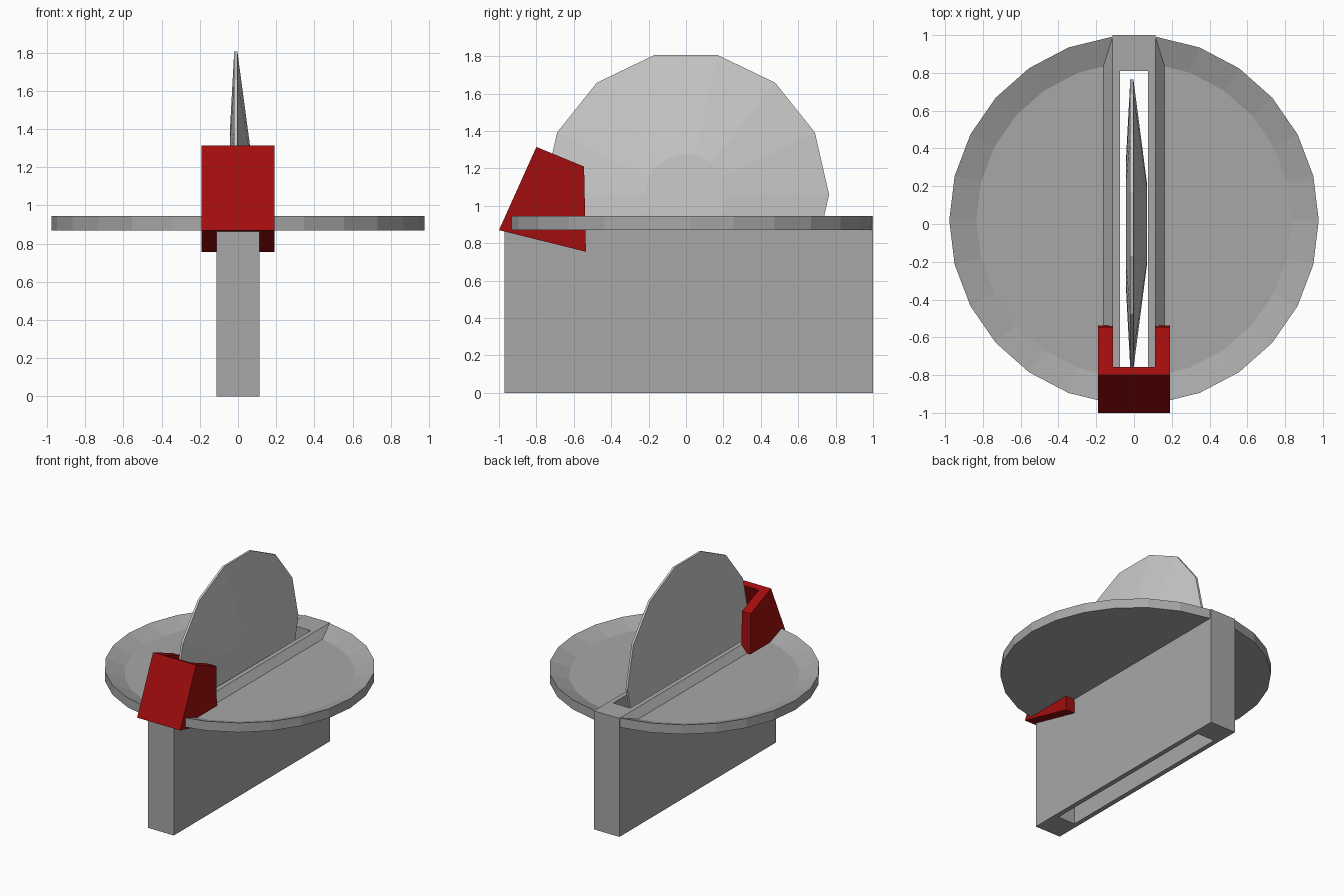
import bpy, bmesh
from math import cos, sin, tau

cube = bpy.data.objects.get("Cube")
if cube:
    bpy.data.objects.remove(cube, do_unlink=True)


def material(name, colour):
    m = bpy.data.materials.new(name)
    m.use_nodes = True
    m.diffuse_color = (*colour, 1)
    bsdf = next(n for n in m.node_tree.nodes if n.type == 'BSDF_PRINCIPLED')
    bsdf.inputs["Base Color"].default_value = (*colour, 1)
    return m


grey = material("grey", (0.39, 0.39, 0.39))
silver = material("light_grey", (0.6, 0.6, 0.6))
red = material("red", (0.36, 0.004, 0.004))


def finish(name, bm, mat):
    bmesh.ops.recalc_face_normals(bm, faces=bm.faces)
    mesh = bpy.data.meshes.new(name)
    bm.to_mesh(mesh)
    bm.free()
    mesh.materials.append(mat)
    obj = bpy.data.objects.new(name, mesh)
    bpy.context.collection.objects.link(obj)
    return obj


def loft(name, rings, mat):
    """Skin a stack of point rings and cap both ends."""
    bm = bmesh.new()
    loops = [[bm.verts.new(p) for p in ring] for ring in rings]
    n = len(loops[0])
    for a, b in zip(loops, loops[1:]):
        for i in range(n):
            j = (i + 1) % n
            bm.faces.new((a[i], a[j], b[j], b[i]))
    bm.faces.new(loops[0])
    bm.faces.new(loops[-1])
    return finish(name, bm, mat)


def box(name, x, y0, y1, z0, z1, mat):
    outline = [(-x, y0), (x, y0), (x, y1), (-x, y1)]
    return loft(name, [[(px, py, z) for px, py in outline] for z in (z0, z1)], mat)


def side_prism(name, profile, half_width, mat):
    return loft(name, [[(x, y, z) for y, z in profile]
                       for x in (-half_width, half_width)], mat)


def cut(obj, cutter):
    mod = obj.modifiers.new("cut", 'BOOLEAN')
    mod.operation = 'DIFFERENCE'
    mod.solver = 'EXACT'
    mod.object = cutter
    with bpy.context.temp_override(object=obj, active_object=obj):
        bpy.ops.object.modifier_apply(modifier=mod.name)


# Tall narrow holder under the dish
holder = box("holder", 0.113, -0.97, 1.0, 0, 0.872, grey)
holder_top = box("holder_top", 0.113, -0.93, 1.0, 0.86, 0.945, grey)

# Shallow dish with a sloping rim
SIDES = 26
dish_profile = [(0.978, 0.87), (0.978, 0.945), (0.835, 0.89)]
dish = loft("dish", [[(r * cos(tau * i / SIDES), 0.02 + r * sin(tau * i / SIDES), z)
                      for i in range(SIDES)] for r, z in dish_profile], grey)

# Bevelled ridge across the dish floor
ridge = loft("ridge", [[(-0.167, y, 0.885), (0.167, y, 0.885),
                        (0.113, y, 0.945), (-0.113, y, 0.945)]
                       for y in (-0.93, 0.98)], grey)

# Slot through the holder, the dish and the ridge
slot = box("slot_cutter", 0.075, -0.76, 0.81, -0.1, 1.2, grey)
for part in (holder, holder_top, dish, ridge):
    cut(part, slot)
bpy.data.objects.remove(slot, do_unlink=True)

# Upright disc blade, thick at the hub and thin at the edge
BLADE_SIDES = 14
blade_profile = [(0.35, -0.042), (0.765, -0.02), (0.765, -0.003), (0.22, 0.068)]
loft("blade", [[(x, r * cos(tau * i / BLADE_SIDES), 1.06 + r * sin(tau * i / BLADE_SIDES))
                for i in range(BLADE_SIDES)] for r, x in blade_profile], silver)

# Red guard, open at the back, straddling the holder
guard = side_prism("guard", [(-1.0, 0.87), (-0.8, 1.315), (-0.545, 1.21), (-0.535, 0.755)],
                   0.19, red)
hollow = side_prism("guard_cutter", [(-1.04, 0.6), (-0.717, 1.4), (-0.4, 1.4), (-0.4, 0.6)],
                    0.112, red)
cut(guard, hollow)
bpy.data.objects.remove(hollow, do_unlink=True)
